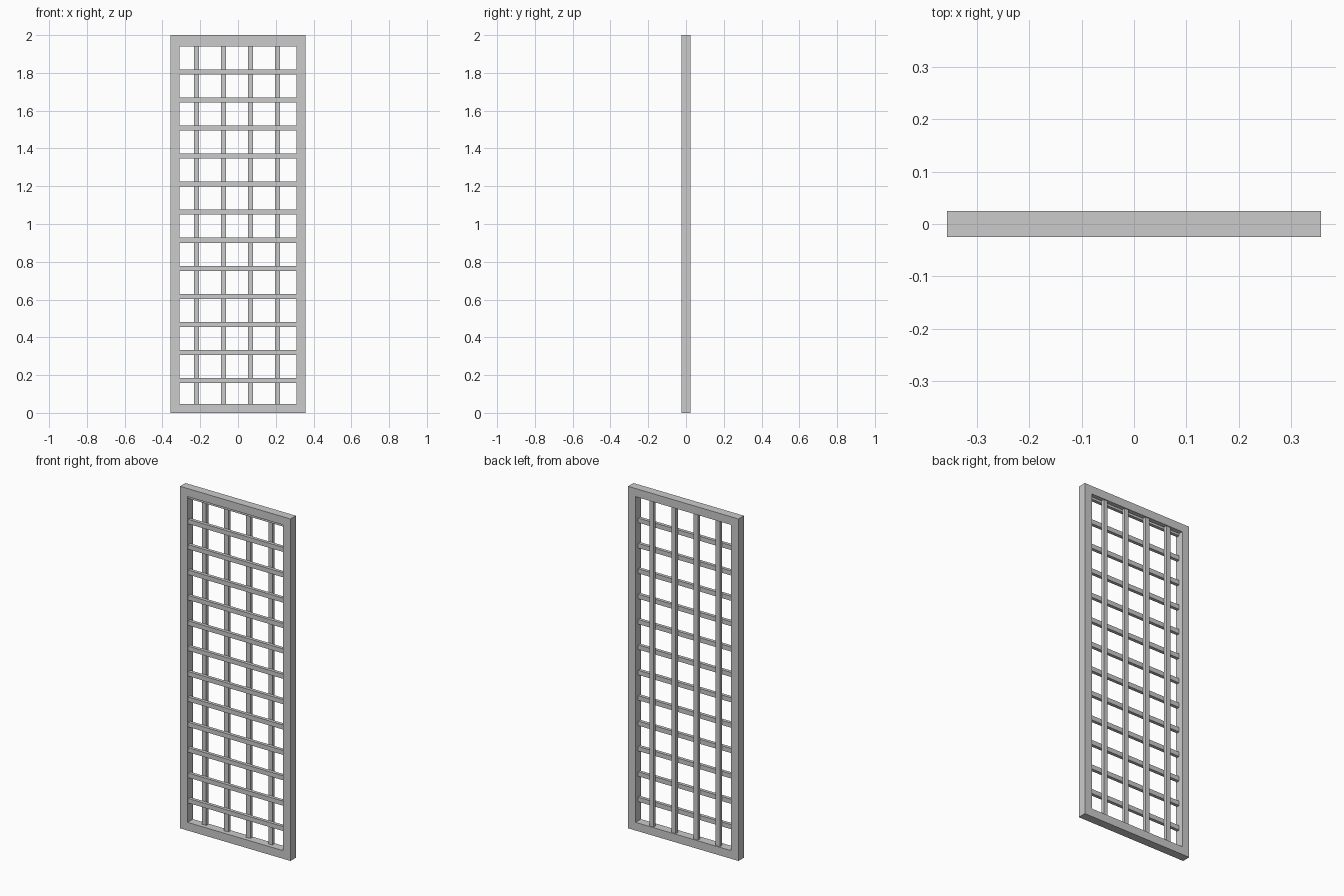
import bpy

if "Cube" in bpy.data.objects:
    bpy.data.objects.remove(bpy.data.objects["Cube"])

HALF_W, HEIGHT, DEPTH = 0.357, 2.0, 0.05
FRAME = 0.0476
SLAT_W, SLAT_D = 0.0267, 0.019


def box(name, x0, x1, y0, y1, z0, z1):
    bpy.ops.mesh.primitive_cube_add(
        size=1, location=((x0 + x1) / 2, (y0 + y1) / 2, (z0 + z1) / 2))
    ob = bpy.context.object
    ob.name = name
    ob.scale = (x1 - x0, y1 - y0, z1 - z0)
    bpy.ops.object.transform_apply(location=False, rotation=False, scale=True)
    return ob


d = DEPTH / 2
inner = HALF_W - FRAME

# Outer frame: full-height stiles with rails between them
box("left_stile", -HALF_W, -inner, -d, d, 0, HEIGHT)
box("right_stile", inner, HALF_W, -d, d, 0, HEIGHT)
box("bottom_rail", -inner, inner, -d, d, 0, FRAME)
box("top_rail", -inner, inner, -d, d, HEIGHT - FRAME, HEIGHT)

# Horizontal slats, front layer (the top one peeks out below the top rail)
for i in range(13):
    z = 0.172 + i * 0.1484
    box(f"horizontal_slat_{i + 1}", -inner, inner, -SLAT_D, 0,
        z - SLAT_W / 2, z + SLAT_W / 2)

# Vertical slats, back layer
for i in range(4):
    x = -0.219 + i * 0.1427
    box(f"vertical_slat_{i + 1}", x - SLAT_W / 2, x + SLAT_W / 2, 0, SLAT_D,
        FRAME, HEIGHT - FRAME)
